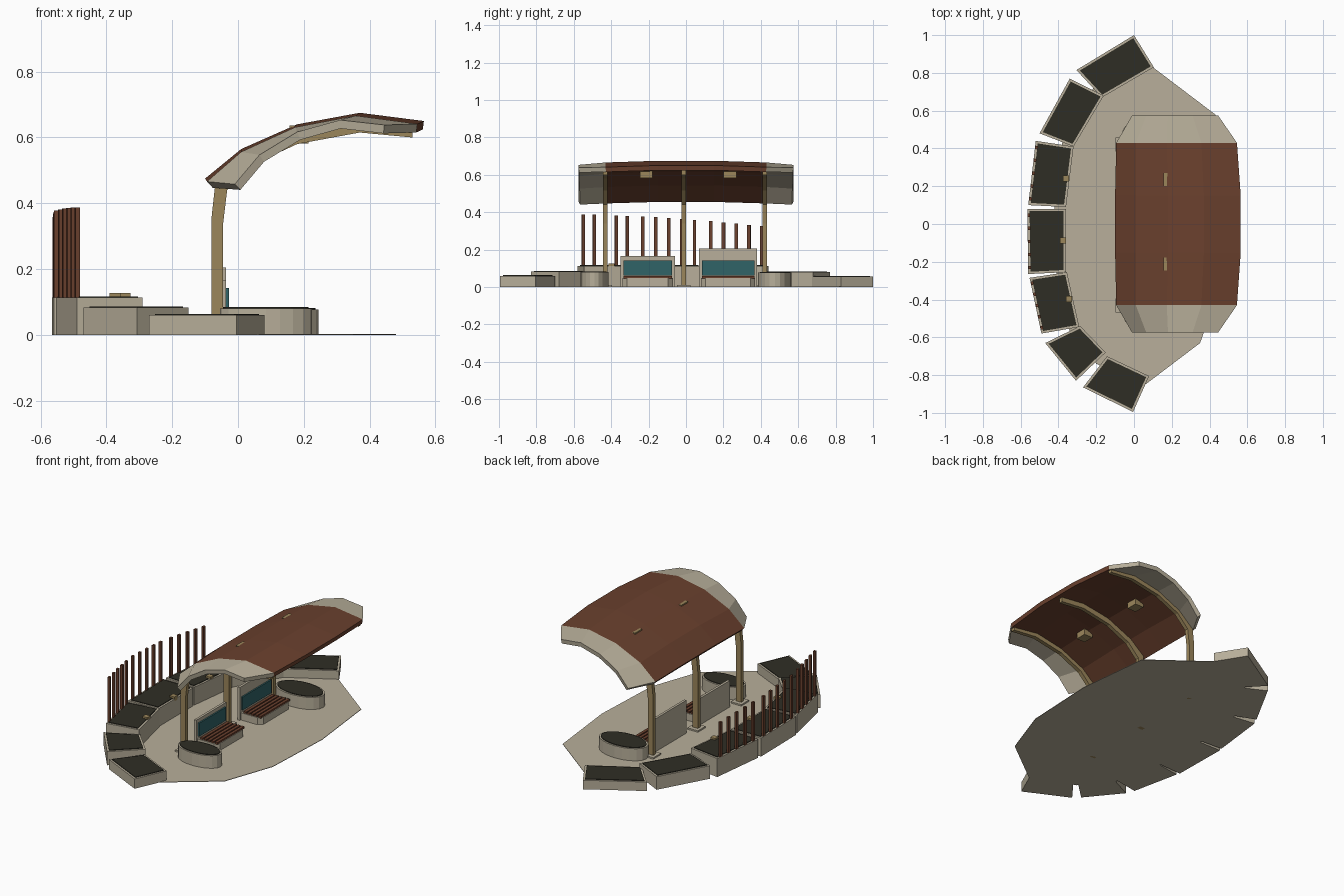
import bpy, bmesh, math
from mathutils import Vector

if "Cube" in bpy.data.objects:
    bpy.data.objects.remove(bpy.data.objects["Cube"])


def material(name, rgb):
    m = bpy.data.materials.new(name)
    m.diffuse_color = (*rgb, 1)
    m.use_nodes = True
    m.node_tree.nodes["Principled BSDF"].inputs["Base Color"].default_value = m.diffuse_color
    return m


STONE = material("warm stone", (0.48, 0.43, 0.325))
BROWN = material("red brown timber", (0.145, 0.052, 0.027))
SOIL = material("dark soil", (0.028, 0.027, 0.018))
TEAL = material("teal panel", (0.03, 0.125, 0.135))
TAN = material("tan timber", (0.33, 0.24, 0.105))


def finish(name, bm, *mats):
    bmesh.ops.recalc_face_normals(bm, faces=bm.faces)
    me = bpy.data.meshes.new(name)
    bm.to_mesh(me)
    bm.free()
    for m in mats:
        me.materials.append(m)
    ob = bpy.data.objects.new(name, me)
    bpy.context.collection.objects.link(ob)
    return ob


def extrude(name, points, offset, mat):
    """Closed polygon pushed along an offset."""
    bm = bmesh.new()
    face = bm.faces.new([bm.verts.new(p) for p in points])
    out = bmesh.ops.extrude_face_region(bm, geom=[face])
    verts = [g for g in out["geom"] if isinstance(g, bmesh.types.BMVert)]
    bmesh.ops.translate(bm, verts=verts, vec=offset)
    return finish(name, bm, mat)


def slab(name, outline, z0, z1, mat):
    return extrude(name, [(x, y, z0) for x, y in outline], (0, 0, z1 - z0), mat)


def box(name, x0, x1, y0, y1, z0, z1, mat):
    return slab(name, [(x0, y0), (x1, y0), (x1, y1), (x0, y1)], z0, z1, mat)


def ellipse(cx, cy, a, b, n=20):
    return [(cx + a * math.cos(2 * math.pi * i / n),
             cy + b * math.sin(2 * math.pi * i / n)) for i in range(n)]


def shrink(quad, d):
    """Move each corner of a quad inwards along both of its edges."""
    pts = [Vector(p) for p in quad]
    res = []
    for i, p in enumerate(pts):
        a = (pts[i - 1] - p).normalized()
        b = (pts[(i + 1) % 4] - p).normalized()
        res.append(tuple(p + (a + b) * d))
    return res


# Paved ground
slab("pavement", [(0.10, 0.83), (0.43, 0.58), (0.48, 0.13), (0.46, -0.32),
                  (0.35, -0.63), (0.06, -0.85), (-0.20, -0.74), (-0.34, -0.57),
                  (-0.41, -0.26), (-0.42, 0.09), (-0.38, 0.43), (-0.21, 0.73)],
     0, 0.003, STONE)

# Arc of planters: outer start, inner start, inner end, outer end, height
planters = [
    ([(0.0, 1.0), (0.105, 0.83), (-0.17, 0.67), (-0.305, 0.815)], 0.055),
    ([(-0.34, 0.77), (-0.16, 0.68), (-0.32, 0.41), (-0.50, 0.48)], 0.08),
    ([(-0.52, 0.44), (-0.32, 0.41), (-0.36, 0.09), (-0.56, 0.10)], 0.113),
    ([(-0.565, 0.08), (-0.36, 0.08), (-0.36, -0.255), (-0.56, -0.265)], 0.113),
    ([(-0.553, -0.285), (-0.355, -0.255), (-0.29, -0.545), (-0.49, -0.58)], 0.113),
    ([(-0.47, -0.63), (-0.285, -0.54), (-0.15, -0.68), (-0.307, -0.83)], 0.083),
    ([(-0.27, -0.865), (-0.143, -0.70), (0.08, -0.805), (-0.005, -0.995)], 0.06),
]
for i, (quad, h) in enumerate(planters):
    slab(f"planter_{i}", quad, 0, h, STONE)
    slab(f"planter_soil_{i}", shrink(quad, 0.012), h - 0.01, h + 0.004, SOIL)

# Screen of upright slats, five on each middle planter, getting taller to the front
n = 0
for quad, h in planters[2:5]:
    a, b = Vector(quad[0]), Vector(quad[3])
    inward = (Vector(quad[1]) - a).normalized() * 0.008
    along = (b - a).normalized()
    for k in range(5):
        c = a.lerp(b, 0.1 + 0.2 * k) + inward
        u, v = along * 0.009, inward.normalized() * 0.007
        slab(f"screen_slat_{n}", [tuple(c + s * u + t * v) for s, t in
                                  ((-1, -1), (1, -1), (1, 1), (-1, 1))],
             0.02, 0.325 + 0.062 * math.sin(n / 14 * math.pi / 2), BROWN)
        n += 1

# Small lamps on the planter rims
for i, (x, y) in enumerate([(-0.36, 0.24), (-0.375, -0.087), (-0.343, -0.398)]):
    box(f"planter_lamp_{i}", x - 0.016, x + 0.016, y - 0.016, y + 0.016, 0.1, 0.127, TAN)

# Oval planters
for i, (cx, cy, a, b, h) in enumerate([(0.085, -0.49, 0.14, 0.075, 0.08),
                                       (0.09, 0.475, 0.155, 0.09, 0.077)]):
    slab(f"oval_planter_{i}", ellipse(cx, cy, a, b), 0, h, STONE)
    slab(f"oval_soil_{i}", ellipse(cx, cy, a - 0.01, b - 0.01), h - 0.01, h + 0.004, SOIL)

# Benches with back wall, teal panel and slatted seat
for i, (y0, y1, top) in enumerate([(-0.35, -0.06, 0.165), (0.07, 0.38, 0.205)]):
    box(f"bench_wall_{i}", -0.052, -0.037, y0, y1, 0, top, STONE)
    box(f"bench_panel_{i}", -0.04, -0.028, y0 + 0.015, y1 - 0.015, 0.062, 0.143, TEAL)
    slab(f"bench_base_{i}", [(-0.037, y0 + 0.01), (0.075, y0 + 0.01), (0.1, y0 + 0.035),
                             (0.1, y1 - 0.035), (0.075, y1 - 0.01), (-0.037, y1 - 0.01)],
         0, 0.047, STONE)
    for k in range(5):
        x = -0.022 + 0.025 * k
        box(f"seat_slat_{i}_{k}", x, x + 0.018, y0 + 0.015, y1 - 0.015, 0.045, 0.058, BROWN)

# Posts that bend over into roof ribs
rib = [(-0.08, 0), (-0.08, 0.36), (-0.068, 0.47), (0.01, 0.545), (0.18, 0.615),
       (0.37, 0.645), (0.53, 0.628), (0.53, 0.6), (0.37, 0.615), (0.18, 0.58),
       (0.04, 0.515), (-0.033, 0.44), (-0.045, 0.34), (-0.045, 0)]
for i, y in enumerate((-0.432, -0.012, 0.42)):
    extrude(f"post_rib_{i}", [(x, y - 0.012, z) for x, z in rib], (0, 0.024, 0), TAN)
    box(f"post_base_{i}", -0.098, -0.027, y - 0.037, y + 0.037, 0, 0.012, STONE)

# Curved roof: timber middle, tapered stone-coloured ends
profile = [(-0.1, 0.475), (0.01, 0.565), (0.18, 0.64), (0.37, 0.675), (0.565, 0.65)]
end_profile = [(-0.01, 0.458), (0.065, 0.547), (0.18, 0.617), (0.31, 0.653), (0.445, 0.638)]
rows = []
for y in (-0.575, -0.43, -0.15, 0.15, 0.43, 0.575):
    if abs(y) > 0.5:
        rows.append([(x, y, z) for x, z in end_profile])
    else:
        edge = 1 if abs(y) > 0.3 else 0
        rows.append([(x - 0.02 * edge * max(0, x) / 0.565 + 0.006 * edge * (x < 0), y,
                      z - 0.009 * edge) for x, z in profile])
bm = bmesh.new()
grid = [[bm.verts.new(p) for p in row] for row in rows]
for r in range(5):
    for c in range(4):
        f = bm.faces.new((grid[r][c], grid[r][c + 1], grid[r + 1][c + 1], grid[r + 1][c]))
        f.material_index = 1 if r in (0, 4) else 0
roof = finish("roof", bm, BROWN, STONE)
solid = roof.modifiers.new("thickness", "SOLIDIFY")
solid.thickness = 0.026
solid.offset = -1 if roof.data.polygons[0].normal.z > 0 else 1

# Lamps under the roof
for i, y in enumerate((-0.212, 0.235)):
    box(f"roof_lamp_{i}", 0.157, 0.215, y - 0.034, y + 0.034, 0.582, 0.636, TAN)
